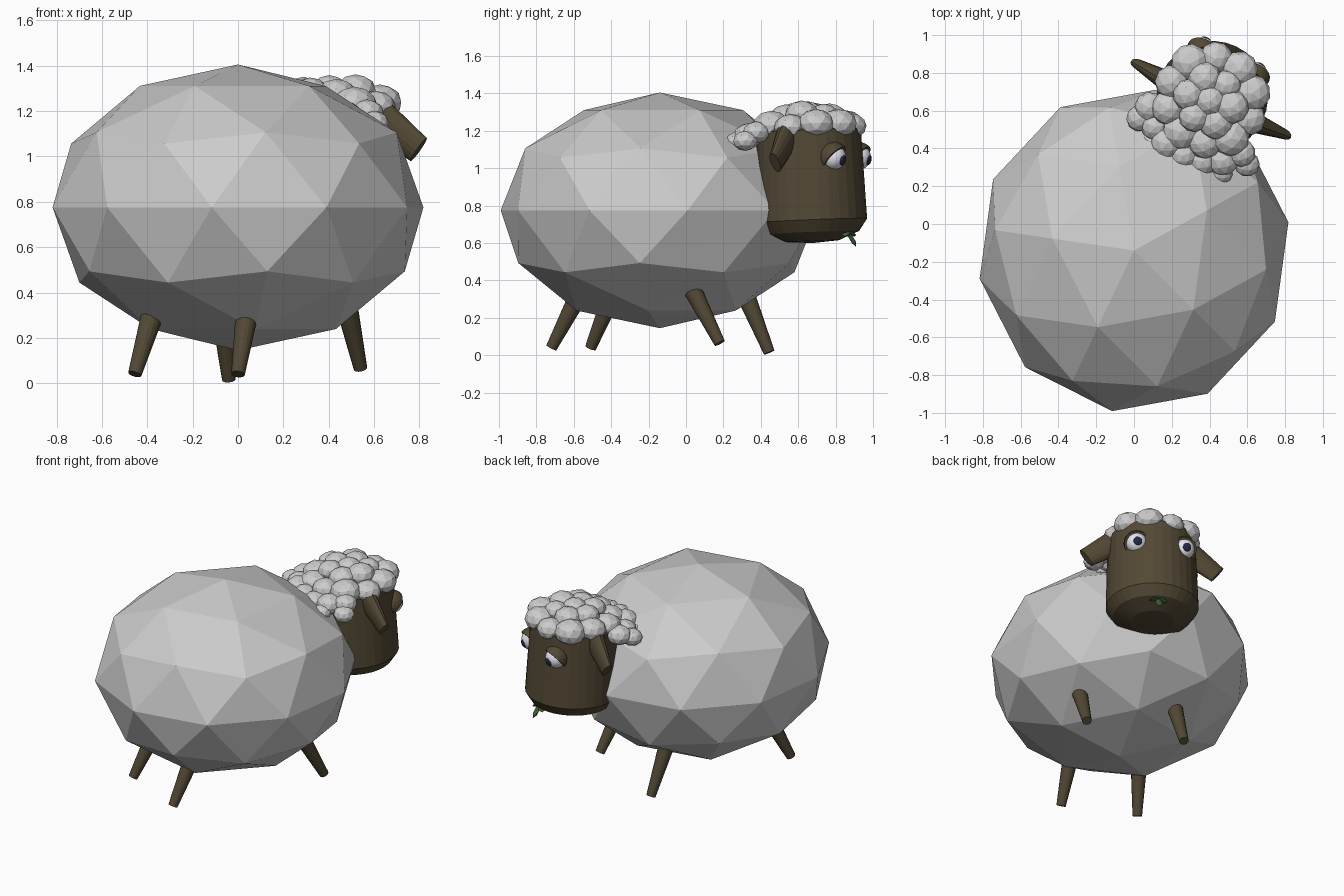
import bpy, bmesh
from math import radians, sin, cos, tau
from mathutils import Matrix, Vector

if "Cube" in bpy.data.objects:
    bpy.data.objects.remove(bpy.data.objects["Cube"])

T = Matrix.Translation


def S(x, y, z):
    return Matrix.Diagonal((x, y, z, 1))


def material(name, rgb):
    m = bpy.data.materials.new(name)
    m.diffuse_color = (*rgb, 1)
    m.use_nodes = True
    m.node_tree.nodes["Principled BSDF"].inputs["Base Color"].default_value = m.diffuse_color
    return m


BROWN = material("brown_skin", (0.085, 0.065, 0.035))
WHITE = material("eye_white", (0.8, 0.8, 0.88))
DARK = material("pupil_dark", (0.02, 0.02, 0.06))
GREEN = material("leaf_green", (0.05, 0.13, 0.04))


def finish(name, bm, mat=None, smooth=False):
    bmesh.ops.recalc_face_normals(bm, faces=bm.faces)
    for f in bm.faces:
        f.smooth = smooth
    me = bpy.data.meshes.new(name)
    bm.to_mesh(me)
    bm.free()
    if mat:
        me.materials.append(mat)
    ob = bpy.data.objects.new(name, me)
    bpy.context.collection.objects.link(ob)
    return ob


def tapered(name, a, b, ra, rb, mat, frame=Matrix(), flat=(1, 1), segs=16):
    """Tapered limb from a to b; flat = thickness factor at each end along local y."""
    a, b = Vector(a), Vector(b)
    z = (b - a).normalized()
    y = (Vector((0, 1, 0)) - z * z.y).normalized()
    x = y.cross(z)
    bm = bmesh.new()
    rings = [[bm.verts.new(frame @ (c + x * r * cos(tau * i / segs) + y * r * k * sin(tau * i / segs)))
              for i in range(segs)] for c, r, k in ((a, ra, flat[0]), (b, rb, flat[1]))]
    for i in range(segs):
        j = (i + 1) % segs
        bm.faces.new((rings[0][i], rings[0][j], rings[1][j], rings[1][i]))
    bm.faces.new(rings[0])
    bm.faces.new(rings[1])
    return finish(name, bm, mat)


# Faceted woolly body
bm = bmesh.new()
bmesh.ops.create_icosphere(bm, subdivisions=2, radius=1,
                           matrix=T((0, -0.14, 0.775)) @ S(0.83, 0.859, 0.63)
                           @ Matrix.Rotation(radians(28), 4, 'Z'))
finish("body", bm)

# Legs
legs = {
    "front_left_leg": ((-0.07, 0.32, 0.32), (-0.04, 0.445, 0.015)),
    "front_right_leg": ((0.475, 0.03, 0.36), (0.54, 0.18, 0.065)),
    "rear_left_leg": ((-0.375, -0.40, 0.31), (-0.455, -0.51, 0.04)),
    "rear_right_leg": ((0.04, -0.58, 0.31), (0.0, -0.72, 0.04)),
}
for name, (a, b) in legs.items():
    tapered(name, a, b, 0.05, 0.03, BROWN)

# Head frame: local +y is where the face looks
H = (T((0.41, 0.665, 0.95)) @ Matrix.Rotation(radians(-25.5), 4, 'Z')
     @ Matrix.Rotation(radians(2.5), 4, 'X') @ T((0, 0, -0.95)))

# Head: lathed barrel with rounded chin
profile = [(0, 1.25), (0.23, 1.25), (0.28, 1.2), (0.295, 0.72), (0.25, 0.655), (0.14, 0.61), (0, 0.6)]
bm = bmesh.new()
pts = [bm.verts.new((r, 0, z)) for r, z in profile]
edges = [bm.edges.new(p) for p in zip(pts, pts[1:])]
bmesh.ops.spin(bm, geom=pts + edges, axis=(0, 0, 1), cent=(0, 0, 0), angle=tau, steps=32)
bmesh.ops.remove_doubles(bm, verts=bm.verts, dist=1e-4)
bm.transform(H)
finish("head", bm, BROWN)

for side, s in (("left", -1), ("right", 1)):
    # Drooping flattened ears
    tapered(side + "_ear", (s * 0.23, -0.01, 1.185), (s * 0.43, 0, 1.03), 0.085, 0.065,
            BROWN, H, flat=(0.7, 0.4))
    # Eyes: ball, pupil and cut lid
    c = Vector((s * 0.155, 0.215, 1.05))
    gaze = Vector((s * 0.1, 0.9, -0.3)).normalized()
    bm = bmesh.new()
    bmesh.ops.create_uvsphere(bm, u_segments=20, v_segments=12, radius=0.068, matrix=H @ T(c))
    finish(side + "_eyeball", bm, WHITE, True)
    bm = bmesh.new()
    turn = gaze.to_track_quat('Z', 'Y').to_matrix().to_4x4()
    bmesh.ops.create_uvsphere(bm, u_segments=16, v_segments=8, radius=0.028,
                              matrix=H @ T(c + gaze * 0.061) @ turn @ S(1, 1, 0.4))
    finish(side + "_pupil", bm, DARK, True)
    bm = bmesh.new()
    bmesh.ops.create_uvsphere(bm, u_segments=20, v_segments=12, radius=0.082)
    bmesh.ops.bisect_plane(bm, geom=bm.verts[:] + bm.edges[:] + bm.faces[:], plane_co=(0, 0.012, 0),
                           plane_no=(0, 0.72, -0.69), clear_outer=True)
    bmesh.ops.holes_fill(bm, edges=[e for e in bm.edges if e.is_boundary])
    bm.transform(H @ T(c))
    finish(side + "_eyelid", bm, BROWN)

# Wool cap: rings of faceted tufts (count, ring radius, z, size, start angle, arc)
rings = [(1, 0, 1.295, 0.08, 0, 360), (6, 0.12, 1.28, 0.085, 10, 360),
         (10, 0.225, 1.225, 0.095, 0, 360), (7, 0.325, 1.19, 0.08, 212, 133),
         (6, 0.39, 1.165, 0.065, 220, 126)]
bm = bmesh.new()
n = 0
for count, ring, z, size, start, arc in rings:
    for i in range(count):
        a = radians(start + arc * i / count)
        k = size * (1 + 0.08 * sin(n * 2.4))
        tuft = (H @ T((ring * cos(a), ring * sin(a), z + 0.01 * sin(n * 1.7)))
                @ Matrix.Rotation(a + n, 4, 'Z') @ S(k, k, k * 0.8))
        bmesh.ops.create_icosphere(bm, subdivisions=2, radius=1, matrix=tuft)
        n += 1
finish("head_wool", bm)

# Sprig of leaves in the mouth
bm = bmesh.new()
for yaw, droop, length in ((0, 150, 0.10), (75, 115, 0.07), (-75, 115, 0.07)):
    leaf = (H @ T((0.02, 0.215, 0.655)) @ Matrix.Rotation(radians(yaw), 4, 'Z')
            @ Matrix.Rotation(radians(-droop), 4, 'X')
            @ T((0, 0, length / 2)) @ S(0.025, 0.01, length / 2))
    bmesh.ops.create_icosphere(bm, subdivisions=1, radius=1, matrix=leaf)
finish("leaf_sprig", bm, GREEN)
